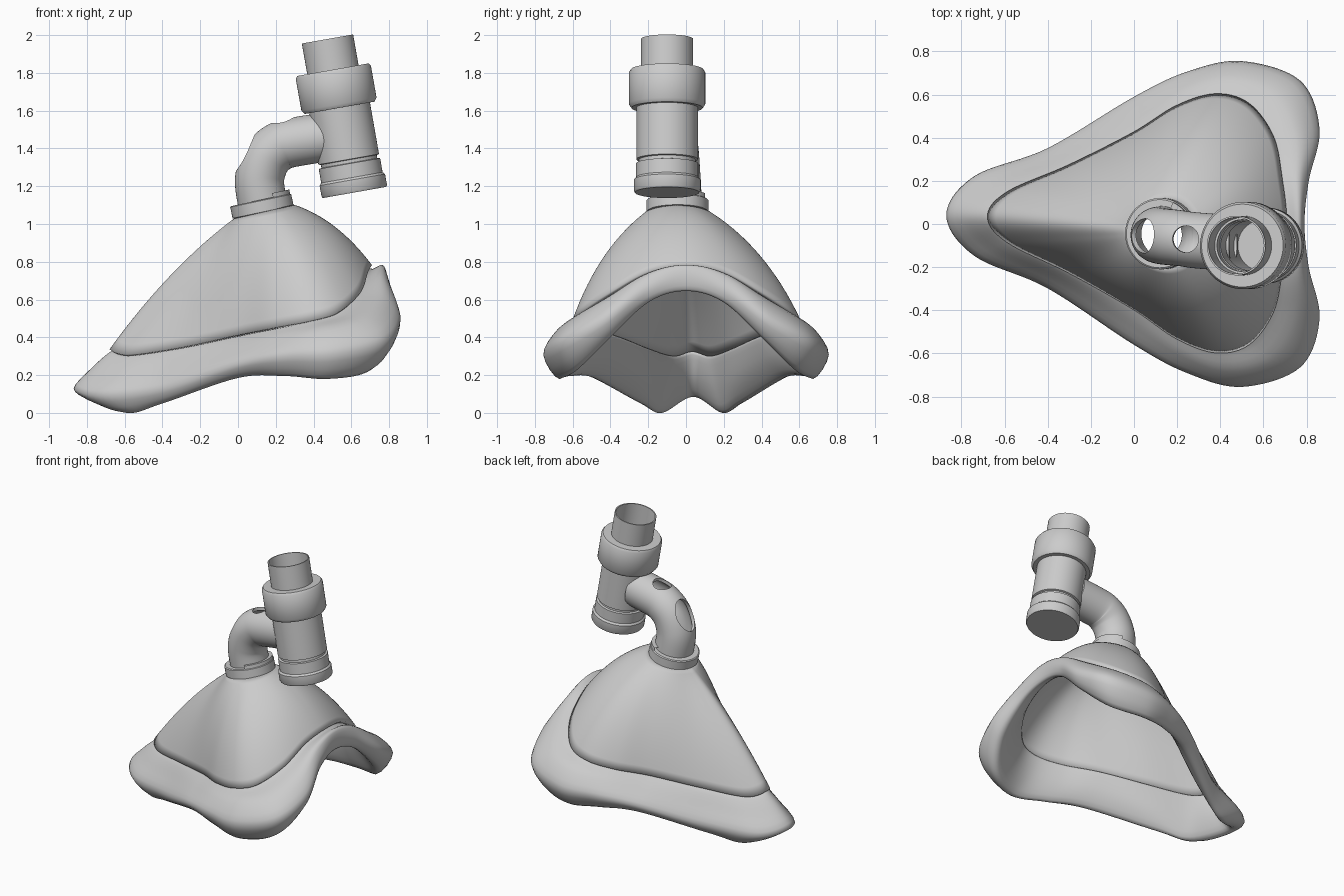
import bpy, bmesh
from math import sin, cos, pi, atan2, radians
from mathutils import Vector as V

if "Cube" in bpy.data.objects:
    bpy.data.objects.remove(bpy.data.objects["Cube"])


def spline(pts, n, closed=True):
    """Catmull-Rom through points, n samples per span."""
    m, out = len(pts), []
    get = (lambda i: pts[i % m]) if closed else (lambda i: pts[max(0, min(m - 1, i))])
    for i in range(m if closed else m - 1):
        a, b, c, d = (get(i + k) for k in (-1, 0, 1, 2))
        for j in range(n):
            t = j / n
            out.append(0.5 * (2 * b + (c - a) * t + (2 * a - 5 * b + 4 * c - d) * t * t
                              + (3 * b - a - 3 * c + d) * t ** 3))
    if not closed:
        out.append(pts[-1].copy())
    return out


def shade(ob, angle=35):
    bpy.ops.object.select_all(action='DESELECT')
    ob.select_set(True)
    bpy.context.view_layer.objects.active = ob
    bpy.ops.object.shade_smooth_by_angle(angle=radians(angle))


def skin(name, rows, close_rows=True, close_cols=True, angle=35):
    """Quad skin over a grid of points."""
    bm = bmesh.new()
    grid = [[bm.verts.new(p) for p in row] for row in rows]
    R, C = len(rows), len(rows[0])
    for i in range(R if close_rows else R - 1):
        for j in range(C if close_cols else C - 1):
            a, b = grid[i], grid[(i + 1) % R]
            bm.faces.new((a[j], a[(j + 1) % C], b[(j + 1) % C], b[j]))
    bmesh.ops.remove_doubles(bm, verts=bm.verts, dist=1e-5)
    bmesh.ops.recalc_face_normals(bm, faces=bm.faces)
    me = bpy.data.meshes.new(name)
    bm.to_mesh(me)
    bm.free()
    ob = bpy.data.objects.new(name, me)
    bpy.context.collection.objects.link(ob)
    shade(ob, angle)
    return ob


def lathe(name, profile, origin, tilt, closed=False, stretch=1.0, steps=64):
    """Revolve (radius, height) points about an axis tilted in the xz plane."""
    t = radians(tilt)
    ax, u, v = V((sin(t), 0, cos(t))), V((cos(t), 0, -sin(t))) * stretch, V((0, 1, 0))
    rows = [[V(origin) + ax * h + (u * cos(a) + v * sin(a)) * r for r, h in profile]
            for a in (2 * pi * k / steps for k in range(steps))]
    return skin(name, rows, True, closed)


def ring_loop(half):
    """Mirror half a contour in y, lean its narrow end sideways, smooth it."""
    pts = [V(p) for p in half]
    pts += [V((p.x, -p.y, p.z)) for p in reversed(pts[1:-1])]
    for p in pts:
        p.y += 0.04 * max(0, 0.5 - p.x) / 1.35
    return spline(pts, 9)


# Half contours from the narrow tip round to the wide end
rim = ring_loop([(-.67, 0, .33), (-.58, .11, .305), (-.3, .24, .345), (0, .4, .41),
                 (.2, .53, .45), (.38, .59, .485), (.53, .55, .53), (.64, .4, .63),
                 (.68, .2, .74), (.70, 0, .775)])
edge = ring_loop([(-.87, 0, .13), (-.74, .185, .09), (-.4, .325, .13), (0, .575, .26),
                  (.25, .70, .30), (.5, .755, .31), (.77, .665, .37), (.86, .44, .49),
                  (.81, .2, .66), (.79, 0, .715)])
base = ring_loop([(-.79, 0, .085), (-.59, .16, .0), (-.4, .26, .05), (0, .50, .185),
                  (.25, .62, .195), (.48, .67, .18), (.70, .58, .225), (.80, .41, .39),
                  (.785, .2, .585), (.775, 0, .645)])

# Soft face cushion, puffier towards the wide end
rows = []
for r, e, b in zip(rim, edge, base):
    out = V((e.x - r.x, e.y - r.y, 0)).normalized()
    up = V((0, 0, 1))
    puff = .008 + .03 * max(0, min(1, r.x / .5))
    lip = r + out * .014 - up * .012
    sec = [r - out * .03 - up * .022, r - out * .012 - up * .006, lip,
           r.lerp(e, .5) + up * puff + out * puff * .6, e, b,
           b.lerp(r, .5) - out * .035 - up * .03]
    row = spline(sec, 4)
    for p in row:
        p.z = max(p.z, 0)
    rows.append(row)
skin("cushion", rows, angle=70)

# Rigid shell rising from the rim to the neck
neck, tilt = V((.145, -.045, 1.06)), radians(-12)
rows = []
for r in rim:
    a = atan2(r.y - neck.y, r.x - neck.x)
    n = neck + (V((cos(tilt), 0, -sin(tilt))) * cos(a) + V((0, 1, 0)) * sin(a)) * .15
    mid = r.lerp(n, .5) + V((.02 * cos(a), .07 * sin(a), .085 + .02 * abs(sin(a))))
    rows.append([r * (1 - t) ** 2 + mid * 2 * t * (1 - t) + n * t * t
                 for t in (k / 16 for k in range(17))])
shell = skin("mask_shell", rows, True, False)
mod = shell.modifiers.new("thickness", 'SOLIDIFY')
mod.thickness, mod.offset = .024, 0

# Neck ring, with a raised band on the wide-end half
ring = V((.14, -.045, 1.03))
lathe("neck_ring", [(.12, -.03), (.15, -.03), (.15, .03), (.165, .035), (.165, .095),
                    (.158, .1), (.12, .1)], ring, -12, True)
ax, u = V((sin(tilt), 0, cos(tilt))), V((cos(tilt), 0, -sin(tilt)))
band = [(.125, .08), (.16, .08), (.16, .122), (.125, .122)]
rows = [[ring + ax * h + (u * cos(a) + V((0, 1, 0)) * sin(a)) * r for r, h in band]
        for a in (radians(-65 + 130 * k / 24) for k in range(25))]
clip = skin("neck_clip", rows, False, True)

# Hollow elbow
path = spline([V(p) for p in ((.14, -.045, 1.06), (.115, -.05, 1.2), (.122, -.055, 1.28),
                              (.155, -.06, 1.355), (.21, -.065, 1.405), (.28, -.075, 1.43),
                              (.46, -.09, 1.46))], 6, False)
outer, inner = [], []
for i, p in enumerate(path):
    tan = path[min(i + 1, len(path) - 1)] - path[max(i - 1, 0)]
    side = V((0, 1, 0))
    nor = tan.cross(side).normalized()
    for rings, rad in ((outer, .13), (inner, .108)):
        rings.append([p + (nor * cos(a) + side * sin(a)) * rad
                      for a in (2 * pi * k / 48 for k in range(48))])
elbow = skin("elbow", outer + inner[::-1])

# Two vent holes in the elbow
for centre, ang, rad, depth, stretch in (((.05, -.055, 1.375), -64, .08, .09, 1.4),
                                         ((.24, -.07, 1.545), -12, .062, .07, 1.0)):
    cut = lathe("hole_cutter", [(0, -depth), (rad, -depth), (rad, depth), (0, depth)],
                centre, ang, False, stretch, 40)
    cut.hide_render = True
    mod = elbow.modifiers.new("hole", 'BOOLEAN')
    mod.operation, mod.object, mod.solver = 'DIFFERENCE', cut, 'EXACT'
    bpy.context.view_layer.objects.active = elbow
    bpy.ops.object.modifier_apply(modifier=mod.name)
    bpy.data.objects.remove(cut)
shade(elbow)

# Upright valve: end cap, grooved body, collar and open top tube
foot, lean = (.617, -.10, 1.167), -10
lathe("valve_body", [(0, 0), (.17, 0), (.176, .01), (.176, .068), (.165, .08), (.165, .155),
                     (.15, .158), (.15, .175), (.163, .178), (.163, .50), (.12, .50),
                     (.12, .10), (0, .10)], foot, lean)
lathe("valve_collar", [(.12, .455), (.188, .455), (.202, .475), (.202, .645), (.192, .66),
                       (.12, .66)], foot, lean, True)
lathe("top_tube", [(.115, .45), (.138, .45), (.138, .825), (.13, .825), (.13, .60),
                   (.115, .59)], foot, lean, True)
